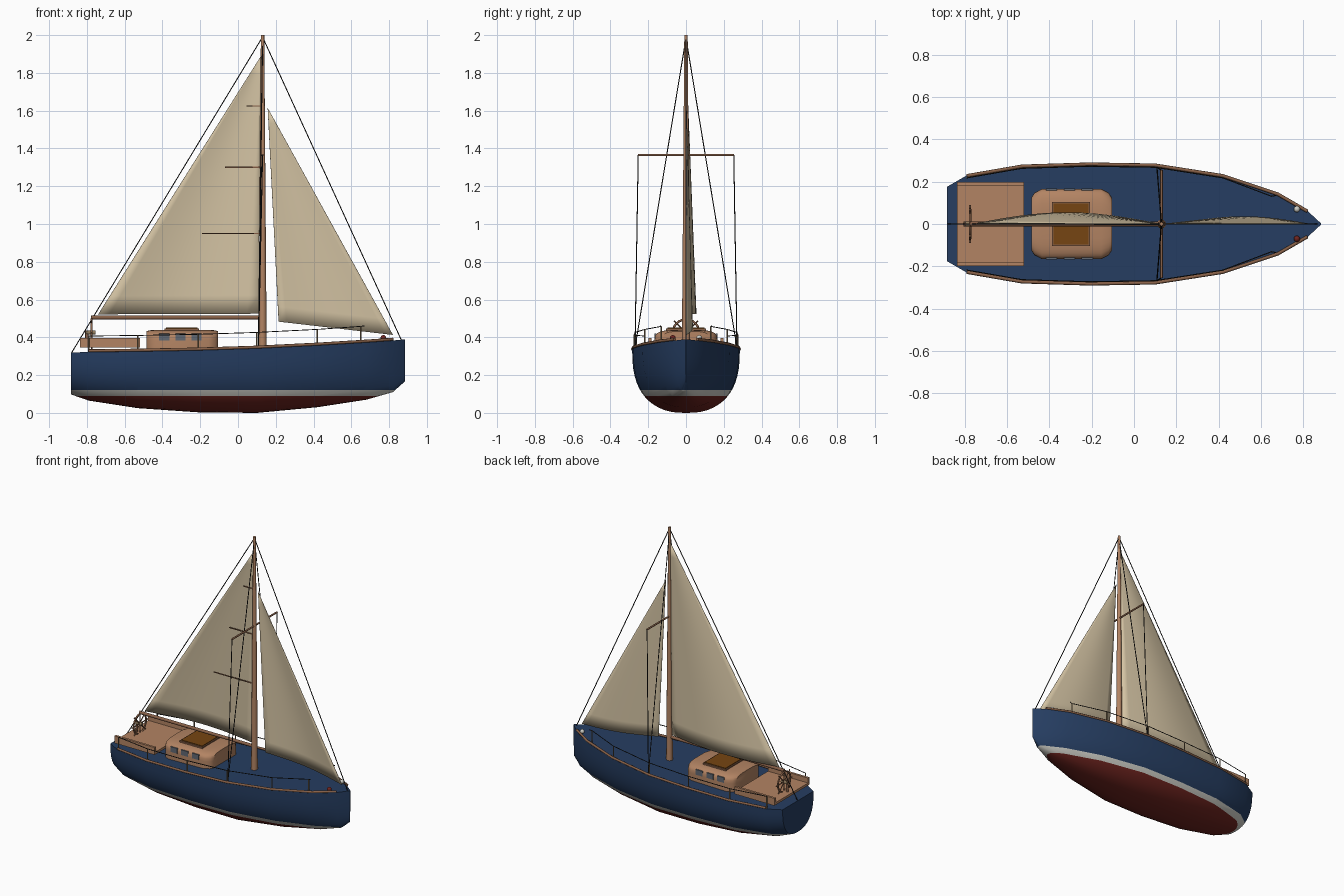
import bpy, bmesh, math
from mathutils import Vector

if "Cube" in bpy.data.objects:
    bpy.data.objects.remove(bpy.data.objects["Cube"])


def mat(name, r, g, b):
    m = bpy.data.materials.new(name)
    m.diffuse_color = (r, g, b, 1)
    m.use_nodes = True
    m.node_tree.nodes["Principled BSDF"].inputs["Base Color"].default_value = m.diffuse_color
    return m


NAVY = mat("navy paint", 0.019, 0.047, 0.12)
RED = mat("red paint", 0.16, 0.018, 0.014)
WHITE = mat("white paint", 0.62, 0.62, 0.57)
WOOD = mat("light wood", 0.45, 0.23, 0.125)
TRIM = mat("dark wood", 0.25, 0.12, 0.065)
SAIL = mat("sail cloth", 0.66, 0.55, 0.37)
HATCH = mat("hatch brown", 0.18, 0.06, 0.006)
GLASS = mat("window grey", 0.12, 0.14, 0.17)
BLACK = mat("rigging black", 0.015, 0.015, 0.015)
BRONZE = mat("bronze", 0.28, 0.2, 0.11)


def smooth(ob, angle=35):
    bpy.ops.object.select_all(action='DESELECT')
    ob.select_set(True)
    bpy.context.view_layer.objects.active = ob
    bpy.ops.object.shade_smooth_by_angle(angle=math.radians(angle))


def finish(name, bm, *mats):
    bmesh.ops.recalc_face_normals(bm, faces=bm.faces[:])
    me = bpy.data.meshes.new(name)
    bm.to_mesh(me)
    bm.free()
    for m in mats:
        me.materials.append(m)
    ob = bpy.data.objects.new(name, me)
    bpy.context.collection.objects.link(ob)
    return ob


def box(name, lo, hi, m):
    bm = bmesh.new()
    bmesh.ops.create_cube(bm, size=1)
    for v in bm.verts:
        v.co = [lo[i] + (v.co[i] + 0.5) * (hi[i] - lo[i]) for i in range(3)]
    return finish(name, bm, m)


def tube(name, pts, r, m, res=2, cyclic=False, r_end=None):
    cu = bpy.data.curves.new(name, 'CURVE')
    cu.dimensions = '3D'
    cu.bevel_depth = r
    cu.bevel_resolution = res
    cu.use_fill_caps = True
    s = cu.splines.new('POLY')
    s.points.add(len(pts) - 1)
    for p, c in zip(s.points, pts):
        p.co = (*c, 1)
    if r_end:
        s.points[-1].radius = r_end / r
    s.use_cyclic_u = cyclic
    cu.materials.append(m)
    ob = bpy.data.objects.new(name, cu)
    bpy.context.collection.objects.link(ob)
    bpy.ops.object.select_all(action='DESELECT')
    ob.select_set(True)
    bpy.context.view_layer.objects.active = ob
    bpy.ops.object.convert(target='MESH')
    ob = bpy.context.view_layer.objects.active
    smooth(ob, 60)
    return ob


def loft(bm, rings):
    rows = [[bm.verts.new(p) for p in ring] for ring in rings]
    for a, b in zip(rows, rows[1:]):
        for i in range(len(a)):
            j = (i + 1) % len(a)
            bm.faces.new((a[i], a[j], b[j], b[i]))
    bm.faces.new(rows[0])
    bm.faces.new(rows[-1])


# hull: stations of x, half width, sheer height, keel height
ST = [(-0.885, 0.175, 0.32, 0.098), (-0.79, 0.23, 0.322, 0.065), (-0.53, 0.275, 0.325, 0.025),
      (-0.21, 0.285, 0.331, 0.003), (0.1, 0.28, 0.341, 0.0), (0.42, 0.23, 0.357, 0.03),
      (0.68, 0.143, 0.373, 0.07), (0.82, 0.062, 0.383, 0.11), (0.885, 0.002, 0.39, 0.168)]


def section(x, b, zs, zb, n=28):
    ring = []
    for i in range(n + 1):
        c, s = math.cos(math.pi * i / n), abs(math.sin(math.pi * i / n))
        ring.append((x, math.copysign(b * abs(c) ** 0.8, c), zs - (zs - zb) * s ** 0.8))
    return ring


bm = bmesh.new()
loft(bm, [section(*s) for s in ST])
bmesh.ops.recalc_face_normals(bm, faces=bm.faces[:])
for z in (0.09, 0.12):  # waterline cuts
    bmesh.ops.bisect_plane(bm, geom=bm.verts[:] + bm.edges[:] + bm.faces[:],
                           plane_co=(0, 0, z), plane_no=(0, 0, 1))
bm.normal_update()
for f in bm.faces:
    z = f.calc_center_median().z
    if f.normal.x > -0.95:
        f.material_index = 1 if z < 0.09 else 2 if z < 0.12 else 0
smooth(finish("hull", bm, NAVY, RED, WHITE), 30)

# rails, stanchions and lifelines on both sides
for side, label in ((-1, "starboard"), (1, "port")):
    tube(f"toe_rail_{label}", [(x, side * (b - 0.002), zs + 0.007) for x, b, zs, _ in ST[1:8]], 0.008, TRIM)
    tops = []
    for x, b, zs, _ in ST[1:7]:
        x -= 0.03 if x > 0.6 else 0
        y = side * (b - 0.012)
        tops.append((x, y, zs + 0.085))
        tube(f"stanchion_{label}", [(x, y, zs - 0.005), tops[-1]], 0.004, BRONZE)
    tops.append((0.67, side * 0.135, 0.461))
    tube(f"lifeline_{label}", tops, 0.0025, BLACK, 1)
    # shrouds
    tube(f"cap_shroud_{label}", [(0.13, 0, 1.985), (0.108, side * 0.27, 0.345)], 0.003, BLACK, 1)
    tube(f"lower_shroud_{label}", [(0.13, side * 0.253, 1.365), (0.108, side * 0.27, 0.345)], 0.003, BLACK, 1)
    # bow light
    bm = bmesh.new()
    bmesh.ops.create_uvsphere(bm, u_segments=12, v_segments=8, radius=0.015)
    bmesh.ops.translate(bm, verts=bm.verts[:], vec=(0.77, side * 0.07, 0.397))
    smooth(finish(f"bow_light_{label}", bm, RED if side < 0 else WHITE), 60)
    # cockpit side and cabin windows
    y = side * 0.19
    box(f"cockpit_coaming_{label}", (-0.836, y - 0.008, 0.345), (-0.52, y + 0.008, 0.397), WOOD)
    for x in (-0.39, -0.305, -0.22):
        y = side * 0.163
        box(f"cabin_window_{label}", (x - 0.027, y - 0.004, 0.383), (x + 0.027, y + 0.004, 0.42), GLASS)

# cockpit floor
box("cockpit_floor", (-0.836, -0.185, 0.345), (-0.52, 0.185, 0.362), WOOD)


# cabin: arched section tapered at both ends
def arch(x, b, h):
    pts = [(x, b, 0.32)]
    for i in range(17):
        a = math.pi * i / 16
        c = math.cos(a)
        pts.append((x, math.copysign(b * abs(c) ** 0.55, c), 0.385 + (h - 0.385) * math.sin(a) ** 0.6))
    return pts + [(x, -b, 0.32)]


bm = bmesh.new()
loft(bm, [arch(-0.485, 0.125, 0.432), arch(-0.47, 0.148, 0.437), arch(-0.435, 0.166, 0.44),
          arch(-0.155, 0.166, 0.44), arch(-0.12, 0.148, 0.437), arch(-0.105, 0.125, 0.432)])
smooth(finish("cabin", bm, WOOD), 40)
box("cabin_hatch_frame", (-0.388, -0.105, 0.43), (-0.207, 0.105, 0.447), TRIM)
box("cabin_hatch", (-0.38, -0.097, 0.435), (-0.215, 0.097, 0.452), HATCH)

# spars
tube("mast", [(0.13, 0, 0.33), (0.13, 0, 2.0)], 0.022, WOOD, 4, r_end=0.009)
tube("boom", [(0.12, 0, 0.505), (-0.775, 0, 0.505)], 0.011, TRIM, 3)
tube("spreader", [(0.13, -0.255, 1.365), (0.13, 0.255, 1.365)], 0.006, TRIM)
for z, x in ((1.625, 0.045), (1.3, -0.07), (0.95, -0.19)):
    tube("batten", [(0.12, 0, z), (x, 0, z)], 0.004, TRIM, 1)

# stays
tube("forestay", [(0.13, 0, 1.99), (0.865, 0, 0.385)], 0.003, BLACK, 1)
tube("backstay", [(0.13, 0, 1.99), (-0.88, 0, 0.32)], 0.003, BLACK, 1)


# sails: triangles bellied to port, fading to the head
def sail(name, head, fore, aft, belly, n=14):
    head, fore, aft = Vector(head), Vector(fore), Vector(aft)
    bm = bmesh.new()
    tip = bm.verts.new(head)
    prev = None
    for i in range(1, n + 1):
        v = i / n
        row = []
        for j in range(n + 1):
            u = j / n
            p = head + (fore + (aft - fore) * u - head) * v
            p.y += belly * v * math.sin(math.pi * u)
            row.append(bm.verts.new(p))
        for j in range(n):
            if prev:
                bm.faces.new((prev[j], prev[j + 1], row[j + 1], row[j]))
            else:
                bm.faces.new((tip, row[j + 1], row[j]))
        prev = row
    ob = finish(name, bm, SAIL)
    smooth(ob, 60)
    mod = ob.modifiers.new("thickness", 'SOLIDIFY')
    mod.thickness = 0.003
    mod.offset = 0


sail("mainsail", (0.122, 0, 1.89), (0.108, 0.004, 0.525), (-0.74, 0.004, 0.522), 0.05)
sail("jib", (0.157, 0.002, 1.615), (0.82, 0.002, 0.413), (0.215, 0.002, 0.483), 0.033)

# steering wheel
WX, WZ, WR = -0.775, 0.425, 0.07
ring = [(WX, WR * math.cos(a * math.pi / 12), WZ + WR * math.sin(a * math.pi / 12)) for a in range(24)]
tube("wheel_rim", ring, 0.006, TRIM, 2, True)
for k in range(8):
    a = k * math.pi / 4
    tube("wheel_spoke", [(WX, 0, WZ), (WX, 0.09 * math.cos(a), WZ + 0.09 * math.sin(a))], 0.004, TRIM, 1)
tube("wheel_hub", [(WX - 0.03, 0, WZ), (WX + 0.02, 0, WZ)], 0.011, BRONZE)
tube("wheel_pedestal", [(WX - 0.025, 0, 0.35), (WX - 0.025, 0, WZ + 0.01)], 0.009, TRIM)
